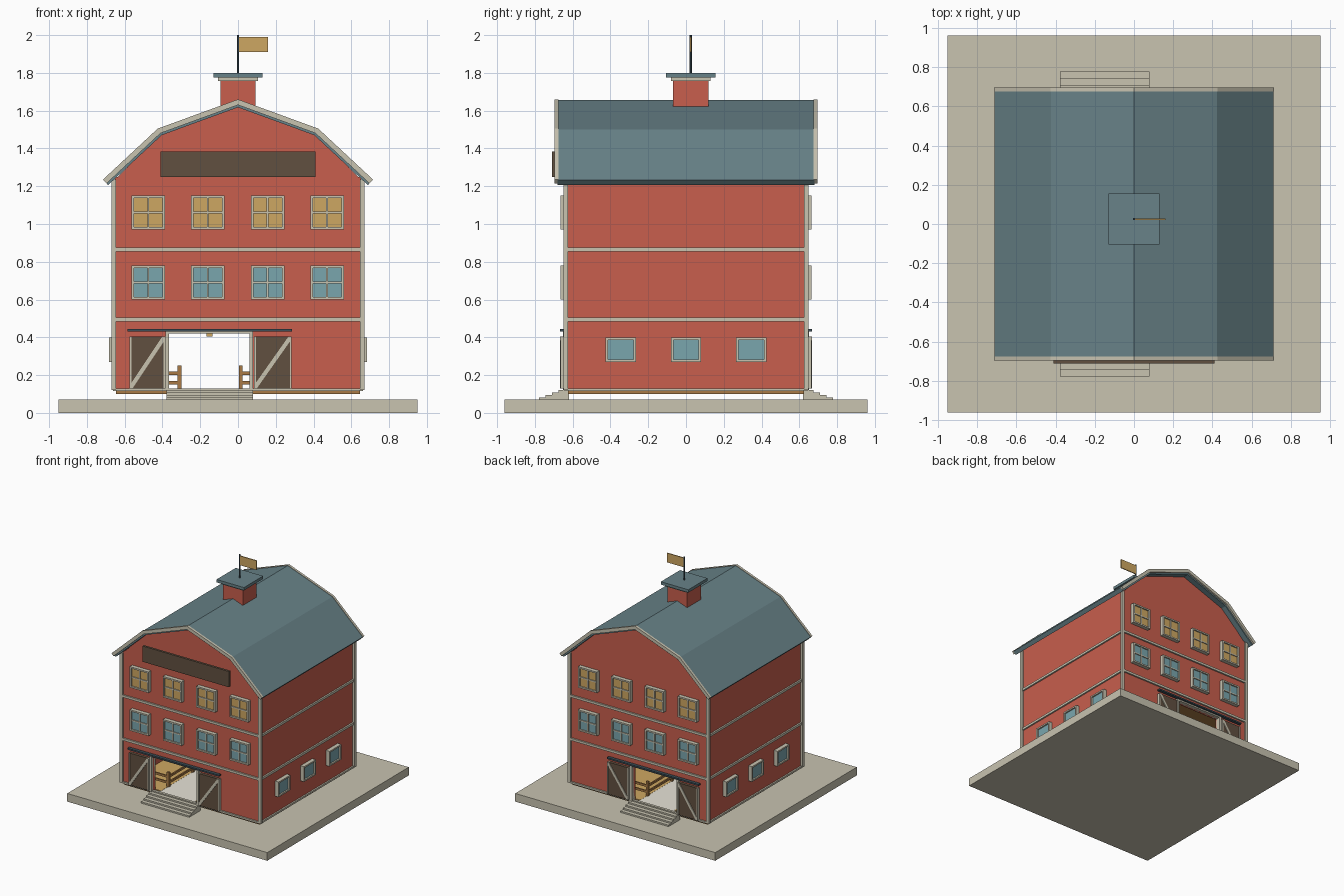
import bpy, bmesh, math
from mathutils import Vector

if "Cube" in bpy.data.objects:
    bpy.data.objects.remove(bpy.data.objects["Cube"])


def srgb(r, g, b):
    return tuple((c / 255 / 12.92) if c < 11 else ((c / 255 + 0.055) / 1.055) ** 2.4 for c in (r, g, b)) + (1,)


def material(name, *rgb):
    m = bpy.data.materials.new(name)
    m.diffuse_color = srgb(*rgb)
    m.use_nodes = True
    m.node_tree.nodes["Principled BSDF"].inputs["Base Color"].default_value = m.diffuse_color
    return m


RED = material("barn red", 200, 94, 77)
TRIM = material("stone beige", 200, 195, 176)
SLATE = material("roof slate", 104, 130, 136)
GLASS = material("window blue", 122, 166, 174)
GOLD = material("warm gold", 206, 167, 98)
DARK = material("dark wood", 97, 80, 64)
WOOD = material("tan wood", 168, 122, 70)
METAL = material("dark metal", 62, 80, 90)
PALE = material("pale floor", 238, 234, 222)


def finish(name, bm, mat):
    bmesh.ops.recalc_face_normals(bm, faces=bm.faces)
    me = bpy.data.meshes.new(name)
    bm.to_mesh(me)
    bm.free()
    me.materials.append(mat)
    ob = bpy.data.objects.new(name, me)
    bpy.context.collection.objects.link(ob)
    return ob


def boxes(name, mat, *ranges):
    """One object made of boxes, each given as x0, x1, y0, y1, z0, z1."""
    bm = bmesh.new()
    for x0, x1, y0, y1, z0, z1 in ranges:
        vs = bmesh.ops.create_cube(bm, size=1)["verts"]
        for v in vs:
            v.co = Vector(((x0 + x1) / 2 + v.co.x * (x1 - x0),
                           (y0 + y1) / 2 + v.co.y * (y1 - y0),
                           (z0 + z1) / 2 + v.co.z * (z1 - z0)))
    return finish(name, bm, mat)


def prism(name, mat, pts, y0, y1):
    """Extrude an xz outline along y."""
    bm = bmesh.new()
    f = bm.faces.new([bm.verts.new((x, y0, z)) for x, z in pts])
    ext = bmesh.ops.extrude_face_region(bm, geom=[f])["geom"]
    for v in ext:
        if isinstance(v, bmesh.types.BMVert):
            v.co.y = y1
    return finish(name, bm, mat)


def gambrel(top, t):
    """Closed outline of a gambrel strip of thickness t, lying `top` below the roof line."""
    def line(d):
        half = [(0.715 - 0.68 * d, 1.235 - 0.73 * d), (0.425 - 0.53 * d, 1.505 - 0.87 * d), (0, 1.66 - d / 0.94)]
        return half + [(-x, z) for x, z in half[1::-1]]
    return line(top) + line(top + t)[::-1]


WX, WY = 0.65, 0.63            # wall faces
D0, D1, DT = -0.365, 0.06, 0.42  # door opening

# Ground slab, floors
boxes("ground_slab", TRIM, (-0.95, 0.95, -0.96, 0.96, 0, 0.07))
boxes("floor", WOOD, (-0.645, 0.645, -0.625, 0.625, 0.10, 0.12))
boxes("aisle_floor", PALE, (-0.32, 0.02, -0.62, 0.62, 0.12, 0.125))
boxes("ceiling", WOOD, (-0.63, 0.63, -0.61, 0.61, 0.465, 0.485))

# Walls
for s in (-1, 1):
    boxes("side_wall", RED, (s * (WX - 0.03), s * WX, -WY, WY, 0.12, 1.25))
    y0, y1 = s * (WY - 0.03), s * WY
    boxes("end_wall", RED, (-WX, D0, y0, y1, 0.12, 1.235), (D1, WX, y0, y1, 0.12, 1.235),
          (D0, D1, y0, y1, DT, 1.235))
    prism("gable", RED, [(-WX, 1.235), (WX, 1.235), (0.41, 1.475), (0, 1.63), (-0.41, 1.475)], y0, y1)

# Corner posts and horizontal trim bands
boxes("corner_posts", TRIM, *[(sx * 0.645, sx * 0.67, sy * 0.625, sy * 0.648, 0.12, 1.235)
                              for sx in (-1, 1) for sy in (-1, 1)])
bands = []
for z0, z1 in ((0.115, 0.13), (0.485, 0.505), (0.855, 0.875)):
    for s in (-1, 1):
        bands += [(-0.645, 0.645, s * 0.62, s * 0.643, z0, z1), (s * 0.64, s * 0.663, -0.625, 0.625, z0, z1)]
boxes("trim_bands", TRIM, *bands)

# Roof with barge boards on both ends
prism("roof", SLATE, gambrel(0.004, 0.036), -0.68, 0.68)
for s in (-1, 1):
    prism("barge_board", TRIM, gambrel(0, 0.028), s * 0.675, s * 0.695)

# Cupola, flagpole and flag
CY = 0.025
boxes("cupola", RED, (-0.093, 0.093, CY - 0.093, CY + 0.093, 1.60, 1.76))
boxes("cupola_trim", TRIM, (-0.105, 0.105, CY - 0.105, CY + 0.105, 1.757, 1.775))
boxes("cupola_cap", SLATE, (-0.13, 0.13, CY - 0.13, CY + 0.13, 1.775, 1.80))
bm = bmesh.new()
bmesh.ops.create_cone(bm, cap_ends=True, segments=8, radius1=0.006, radius2=0.006, depth=0.2)
bmesh.ops.translate(bm, verts=bm.verts, vec=(0, CY, 1.90))
finish("flagpole", bm, METAL)
boxes("flag", GOLD, (0, 0.16, CY - 0.004, CY + 0.004, 1.91, 1.99))


def window(name, place, c, w, z0, z1, glass, cross):
    """Framed window; place(u0, u1, d0, d1, z0, z1) maps wall coordinates to a box."""
    a, b, t = c - w / 2, c + w / 2, 0.013
    bars = [(a, a + t, z0, z1), (b - t, b, z0, z1), (a + t, b - t, z0, z0 + t), (a + t, b - t, z1 - t, z1)]
    frame = [place(u0, u1, 0, 0.034, q0, q1) for u0, u1, q0, q1 in bars]
    if cross:
        m, h = (z0 + z1) / 2, 0.005
        frame += [place(c - h, c + h, 0, 0.03, z0 + t, z1 - t), place(a + t, b - t, 0, 0.03, m - h, m + h)]
    boxes(name + "_frame", TRIM, *frame)
    boxes(name + "_glass", glass, place(a + t, b - t, 0, 0.022, z0 + t, z1 - t))


for s in (-1, 1):
    # Upper windows on the ends, small windows on the sides
    end = lambda u0, u1, d0, d1, z0, z1: (u0, u1, s * (WY + d0), s * (WY + d1), z0, z1)
    side = lambda u0, u1, d0, d1, z0, z1: (s * (WX + d0), s * (WX + d1), u0, u1, z0, z1)
    for x in (-0.475, -0.16, 0.157, 0.472):
        window("lower_window", end, x, 0.178, 0.60, 0.78, GLASS, True)
        window("upper_window", end, x, 0.178, 0.97, 1.15, GOLD, True)
    for y in (-0.345, 0, 0.345):
        window("side_window", side, y, 0.16, 0.27, 0.40, GLASS, False)

    # Door frame, sliding doors, diagonal braces and track
    boxes("door_frame", TRIM, end(D0 - 0.02, D0, -0.03, 0.02, 0.12, 0.44), end(D1, D1 + 0.02, -0.03, 0.02, 0.12, 0.44),
          end(D0, D1, -0.03, 0.02, DT, 0.44))
    for a, b in ((-0.57, -0.388), (0.088, 0.28)):
        boxes("sliding_door", DARK, end(a, b, 0.005, 0.03, 0.13, 0.405))
        boxes("door_edges", TRIM, end(a - 0.004, a + 0.006, 0.005, 0.035, 0.13, 0.405),
              end(b - 0.006, b + 0.004, 0.005, 0.035, 0.13, 0.405))
        prism("door_brace", TRIM, [(a, 0.13), (a + 0.012, 0.13), (b, 0.385), (b, 0.405), (b - 0.012, 0.405), (a, 0.15)],
              s * (WY + 0.03), s * (WY + 0.036))
    boxes("door_track", METAL, end(-0.585, 0.285, 0.01, 0.037, 0.432, 0.445))

    # Entrance steps
    boxes("steps", TRIM, *[(-0.378, 0.08, s * 0.62, s * (0.675 + 0.034 * i), 0.07, 0.12 - 0.0125 * i)
                           for i in range(4)])

# Sign board on the front gable
boxes("sign_board", DARK, (-0.41, 0.41, -0.71, -0.69, 1.25, 1.385))
boxes("sign_brackets", DARK, *[(x - 0.01, x + 0.01, -0.69, -0.62, 1.30, 1.33) for x in (-0.3, 0.3)])

# Stall fences along the aisle and between stalls, with straw floors
for x, wall in ((-0.31, -0.62), (0.015, 0.62)):
    ys = (-0.5, -0.17, 0.17, 0.5)
    parts = [(x - 0.01, x + 0.01, y - 0.01, y + 0.01, 0.12, 0.25) for y in ys]
    for z in (0.15, 0.20):
        parts += [(x - 0.006, x + 0.006, ys[i], ys[i + 1], z, z + 0.018) for i in (0, 2)]
        parts += [(min(x, wall), max(x, wall), y - 0.006, y + 0.006, z, z + 0.018) for y in ys]
    boxes("stall_fence", WOOD, *parts)
    boxes("straw", GOLD, (min(x, wall), max(x, wall), -0.6, 0.6, 0.12, 0.126))

# Hanging lantern
boxes("lantern", GOLD, (-0.167, -0.135, -0.016, 0.016, 0.405, 0.44))
boxes("lantern_rod", METAL, (-0.155, -0.147, -0.004, 0.004, 0.44, 0.47))
